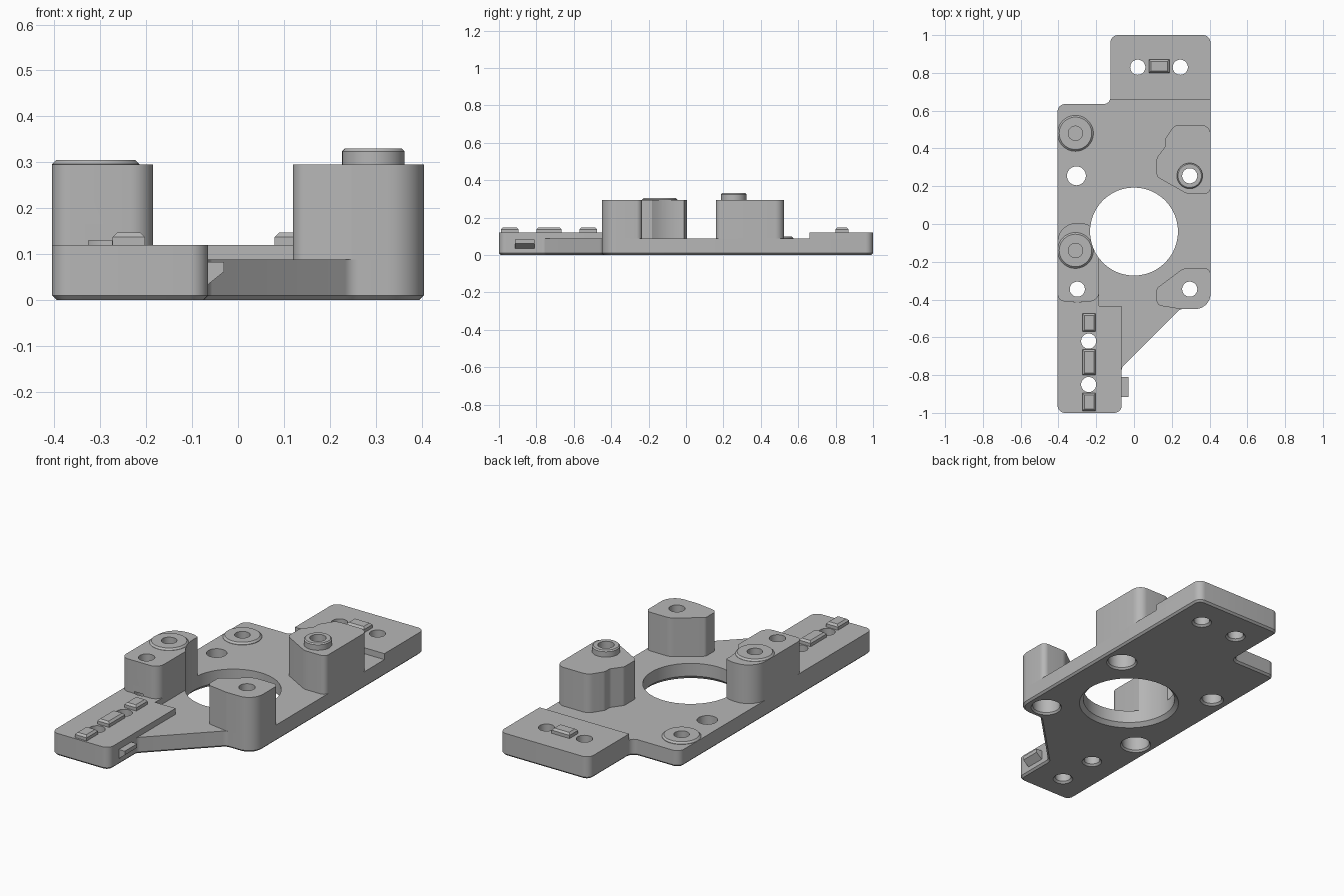
import bpy, bmesh, math
from mathutils import Vector

cube = bpy.data.objects.get("Cube")
if cube:
    bpy.data.objects.remove(cube)

grey = bpy.data.materials.new("light_grey")
grey.use_nodes = True
grey.diffuse_color = (0.47, 0.47, 0.47, 1)
grey.node_tree.nodes["Principled BSDF"].inputs["Base Color"].default_value = grey.diffuse_color
parts = []


def finish(name, bm, keep=True):
    bmesh.ops.recalc_face_normals(bm, faces=bm.faces)
    mesh = bpy.data.meshes.new(name)
    bm.to_mesh(mesh)
    bm.free()
    mesh.materials.append(grey)
    obj = bpy.data.objects.new(name, mesh)
    bpy.context.collection.objects.link(obj)
    if keep:
        parts.append(obj)
    return obj


def rounded(corners, steps=8):
    """Replace each (x, y, radius) corner by a tangent arc."""
    out = []
    for i, (x, y, r) in enumerate(corners):
        p = Vector((x, y))
        if r == 0:
            out.append(p)
            continue
        a = (Vector(corners[i - 1][:2]) - p).normalized()
        b = (Vector(corners[(i + 1) % len(corners)][:2]) - p).normalized()
        half = a.angle(b) / 2
        centre = p + (a + b).normalized() * (r / math.sin(half))
        start = p + a * (r / math.tan(half)) - centre
        end = p + b * (r / math.tan(half)) - centre
        sweep = math.atan2(start.x * end.y - start.y * end.x, start.dot(end))
        for k in range(steps + 1):
            t = sweep * k / steps
            c, s = math.cos(t), math.sin(t)
            out.append(centre + Vector((start.x * c - start.y * s, start.x * s + start.y * c)))
    return out


def prism(name, corners, z0, z1, bottom=0, top=0):
    """Extruded outline with optional chamfers on its bottom or top rim."""
    bm = bmesh.new()
    face = bm.faces.new([bm.verts.new((p.x, p.y, z0)) for p in rounded(corners)])
    res = bmesh.ops.extrude_face_region(bm, geom=[face])
    verts = [v for v in res["geom"] if isinstance(v, bmesh.types.BMVert)]
    bmesh.ops.translate(bm, vec=(0, 0, z1 - z0), verts=verts)
    if not face.is_valid or len(bm.faces) < len(verts) + 2:
        bm.faces.new([v for v in bm.verts if v not in verts])
    for z, size in ((z0, bottom), (z1, top)):
        if size:
            rim = [e for e in bm.edges if all(abs(v.co.z - z) < 1e-5 for v in e.verts)]
            bmesh.ops.bevel(bm, geom=rim, offset=size, segments=1, affect='EDGES')
    return finish(name, bm)


def box(x0, x1, y0, y1):
    return [(x0, y0, 0), (x1, y0, 0), (x1, y1, 0), (x0, y1, 0)]


def lathe(bm, x, y, profile, n=48):
    """Closed turned solid from (radius, height) points."""
    rings = []
    for r, z in profile:
        rings.append([bm.verts.new((x + r * math.cos(math.tau * k / n),
                                    y + r * math.sin(math.tau * k / n), z)) for k in range(n)])
    for a, b in zip(rings, rings[1:]):
        for k in range(n):
            bm.faces.new((a[k], a[(k + 1) % n], b[(k + 1) % n], b[k]))
    bm.faces.new(rings[0][::-1])
    bm.faces.new(rings[-1])


def boss(name, x, y, r, z0, z1, chamfer):
    bm = bmesh.new()
    lathe(bm, x, y, [(r, z0), (r, z1 - chamfer), (r - chamfer, z1)])
    return finish(name, bm)


PLATE, STEP, POST = 0.088, 0.12, 0.295

# Base plate
prism("base_plate", [
    (-0.405, -1, 0.04), (-0.065, -1, 0.04), (-0.065, -0.76, 0.03), (0.245, -0.45, 0.04),
    (0.405, -0.45, 0.08), (0.405, 1, 0.04), (-0.125, 1, 0.04), (-0.125, 0.635, 0.035),
    (-0.405, 0.635, 0.04)], 0, PLATE, bottom=0.01)

# Raised pads at both ends
prism("front_pad", [
    (-0.405, -1, 0.04), (-0.065, -1, 0.04), (-0.065, -0.435, 0), (-0.186, -0.435, 0),
    (-0.186, -0.3, 0), (-0.405, -0.3, 0)], PLATE, STEP)
prism("back_pad", [
    (-0.125, 0.66, 0), (0.405, 0.66, 0), (0.405, 1, 0.04), (-0.125, 1, 0.04)], PLATE, STEP)

# Posts
prism("right_post", [
    (-0.405, -0.41, 0.04), (-0.185, -0.41, 0.05), (-0.185, 0.005, 0.1),
    (-0.405, 0.005, 0.1)], PLATE, POST)
prism("left_front_post", [
    (0.12, -0.43, 0.03), (0.245, -0.45, 0.05), (0.405, -0.45, 0.08), (0.405, -0.235, 0.03),
    (0.26, -0.235, 0.06), (0.12, -0.34, 0.02)], PLATE, POST)
prism("left_back_post", [
    (0.12, 0.25, 0.03), (0.28, 0.16, 0.06), (0.405, 0.16, 0.03), (0.405, 0.525, 0.05),
    (0.215, 0.525, 0.05), (0.165, 0.45, 0.03), (0.165, 0.41, 0.03), (0.12, 0.35, 0.03)],
    PLATE, POST)

# Round bosses
boss("right_post_boss", -0.31, -0.14, 0.095, POST, 0.305, 0.009)
boss("plate_boss", -0.31, 0.48, 0.095, PLATE, 0.099, 0.009)
boss("left_post_boss", 0.295, 0.255, 0.068, POST, 0.33, 0.006)

# Locating keys on the pads
for i, (y0, y1) in enumerate([(-0.57, -0.475), (-0.8, -0.665), (-0.99, -0.895)]):
    prism(f"front_key_{i + 1}", box(-0.273, -0.203, y0, y1), STEP, 0.147, top=0.01)
prism("back_key", box(0.08, 0.187, 0.8, 0.87), STEP, 0.147, top=0.01)

# Wedge catch on the side of the front pad
bm = bmesh.new()
wedge = bm.faces.new([bm.verts.new((x, -0.915, z)) for x, z in
                      ((-0.07, 0.083), (-0.03, 0.083), (-0.03, 0.062), (-0.07, 0.03))])
res = bmesh.ops.extrude_face_region(bm, geom=[wedge])
bmesh.ops.translate(bm, vec=(0, 0.105, 0),
                    verts=[v for v in res["geom"] if isinstance(v, bmesh.types.BMVert)])
if len(bm.faces) < 6:
    bm.faces.new([v for v in bm.verts if v.co.y < -0.9])
finish("side_catch", bm)

# Hole cutters: bore, through holes, counterbored holes, blind holes
bm = bmesh.new()


def through(x, y, r, flare):
    lathe(bm, x, y, [(r + flare * 2, -flare), (r, flare), (r, 0.5)])


through(0, -0.04, 0.233, 0.02)
through(-0.305, 0.255, 0.05, 0.01)
for x, y in [(-0.24, -0.62), (-0.24, -0.85), (0.02, 0.83), (0.245, 0.83)]:
    through(x, y, 0.04, 0.01)
for x, y in [(-0.3, -0.345), (0.295, -0.345), (0.295, 0.255)]:
    lathe(bm, x, y, [(0.085, -0.01), (0.07, 0.01), (0.07, 0.13), (0.04, 0.13), (0.04, 0.5)])
lathe(bm, -0.31, -0.14, [(0.038, 0.15), (0.038, 0.5)])
lathe(bm, -0.31, 0.48, [(0.038, 0.03), (0.038, 0.5)])
cutter = finish("hole_cutter", bm, keep=False)
cutter.hide_render = True

drilled = [p for p in parts if "key" not in p.name and "catch" not in p.name]
for p in drilled:
    mod = p.modifiers.new("holes", 'BOOLEAN')
    mod.operation, mod.solver, mod.object = 'DIFFERENCE', 'EXACT', cutter
graph = bpy.context.evaluated_depsgraph_get()
graph.update()
baked = [bpy.data.meshes.new_from_object(p.evaluated_get(graph)) for p in drilled]
for p, mesh in zip(drilled, baked):
    p.modifiers.clear()
    p.data = mesh
bpy.data.objects.remove(cutter)

# Smooth the curved walls, keep hard edges
bpy.ops.object.select_all(action='DESELECT')
for p in parts:
    p.select_set(True)
bpy.context.view_layer.objects.active = parts[0]
bpy.ops.object.shade_smooth_by_angle(angle=math.radians(25))
